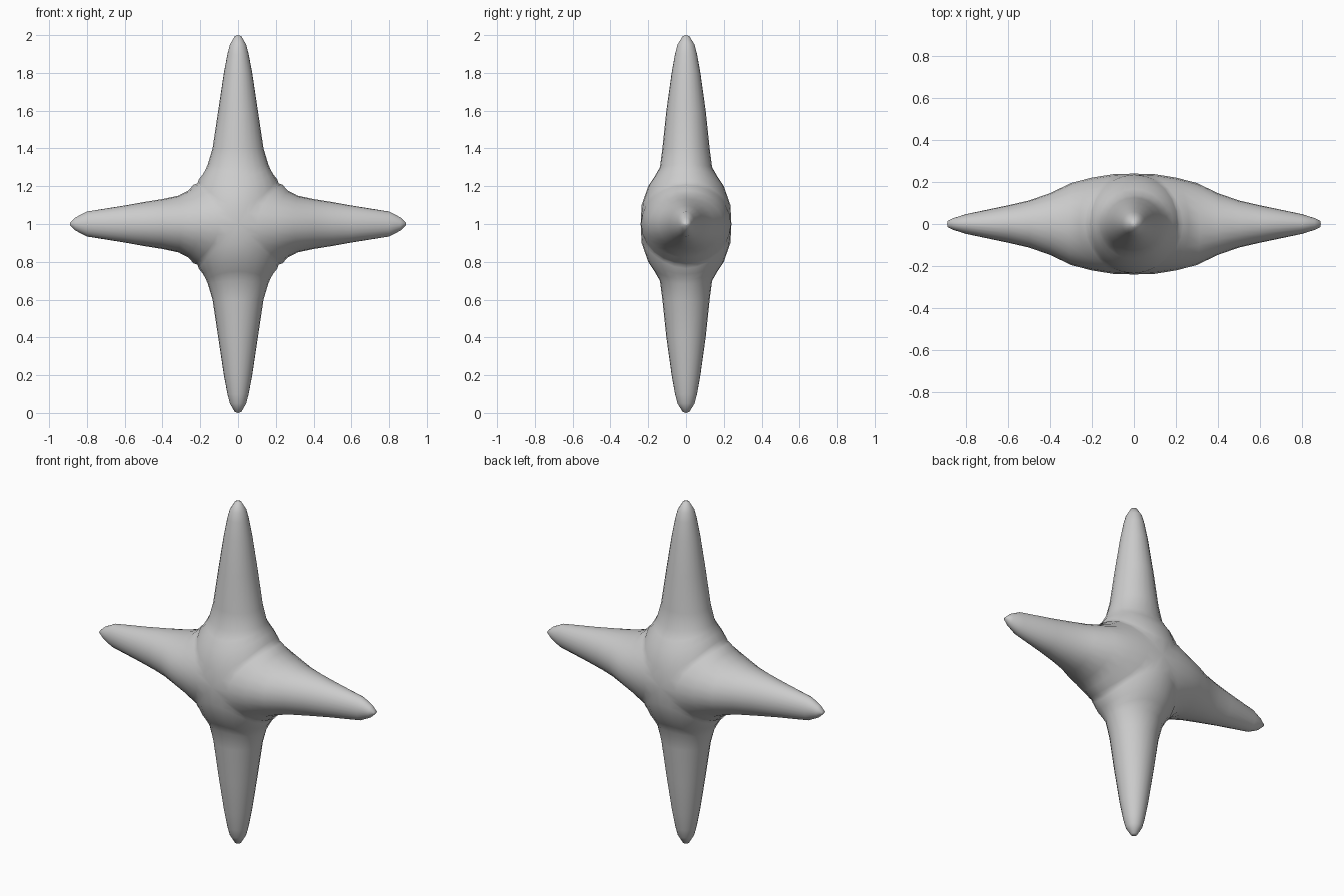
import bpy, bmesh, math
from mathutils import Matrix, Vector

if "Cube" in bpy.data.objects:
    bpy.data.objects.remove(bpy.data.objects["Cube"])

SEGS = 24
CENTRE = Vector((0, 0, 1))

# Arm stations: distance from centre, half width, half depth, bend toward the mitre
UPRIGHT = [(0.10, .208, .235, .65), (0.20, .185, .200, .35), (0.25, .170, .167, .25),
           (0.30, .160, .138, .10), (0.40, .135, .125, 0), (0.60, .105, .104, 0),
           (0.80, .075, .076, 0), (0.90, .056, .058, 0), (0.95, .043, .045, 0),
           (0.995, .017, .017, 0)]
SIDE = [(0.10, .208, .237, .65), (0.20, .178, .221, .35), (0.30, .150, .195, .10),
        (0.40, .132, .147, 0), (0.50, .116, .112, 0), (0.60, .098, .089, 0),
        (0.80, .066, .047, 0), (0.86, .035, .028, 0), (0.888, .008, .014, 0)]


def add_arm(bm, stations, tip, angle):
    """Loft one arm from the shared diagonal ring out to its tip."""
    rot = Matrix.Rotation(angle, 3, 'Y')

    def vert(x, y, z):
        return bm.verts.new(rot @ Vector((x, y, z)) + CENTRE)

    rings = []
    for i, (s, w, d, m) in enumerate([(0, .215, .24, 1)] + stations):
        ring = []
        for k in range(SEGS):
            a = 2 * math.pi * k / SEGS
            c = math.cos(a)
            lift = abs(c) if i == 0 else c * c
            ring.append(vert(w * c, d * math.sin(a), s + m * w * lift))
        rings.append(ring)
    for a, b in zip(rings, rings[1:]):
        for k in range(SEGS):
            n = (k + 1) % SEGS
            bm.faces.new((a[k], a[n], b[n], b[k]))
    end = vert(0, 0, tip)
    for k in range(SEGS):
        bm.faces.new((rings[-1][k], rings[-1][(k + 1) % SEGS], end))


# Four arms welded along their mitres into one body
bm = bmesh.new()
for quarter in range(4):
    stations, tip = ((UPRIGHT, 1.0), (SIDE, 0.89))[quarter % 2]
    add_arm(bm, stations, tip, quarter * math.pi / 2)
bmesh.ops.remove_doubles(bm, verts=bm.verts, dist=0.0005)
bmesh.ops.recalc_face_normals(bm, faces=bm.faces)
for f in bm.faces:
    f.smooth = True

mesh = bpy.data.meshes.new("four_point_star")
bm.to_mesh(mesh)
bm.free()
star = bpy.data.objects.new("four_point_star", mesh)
bpy.context.collection.objects.link(star)
